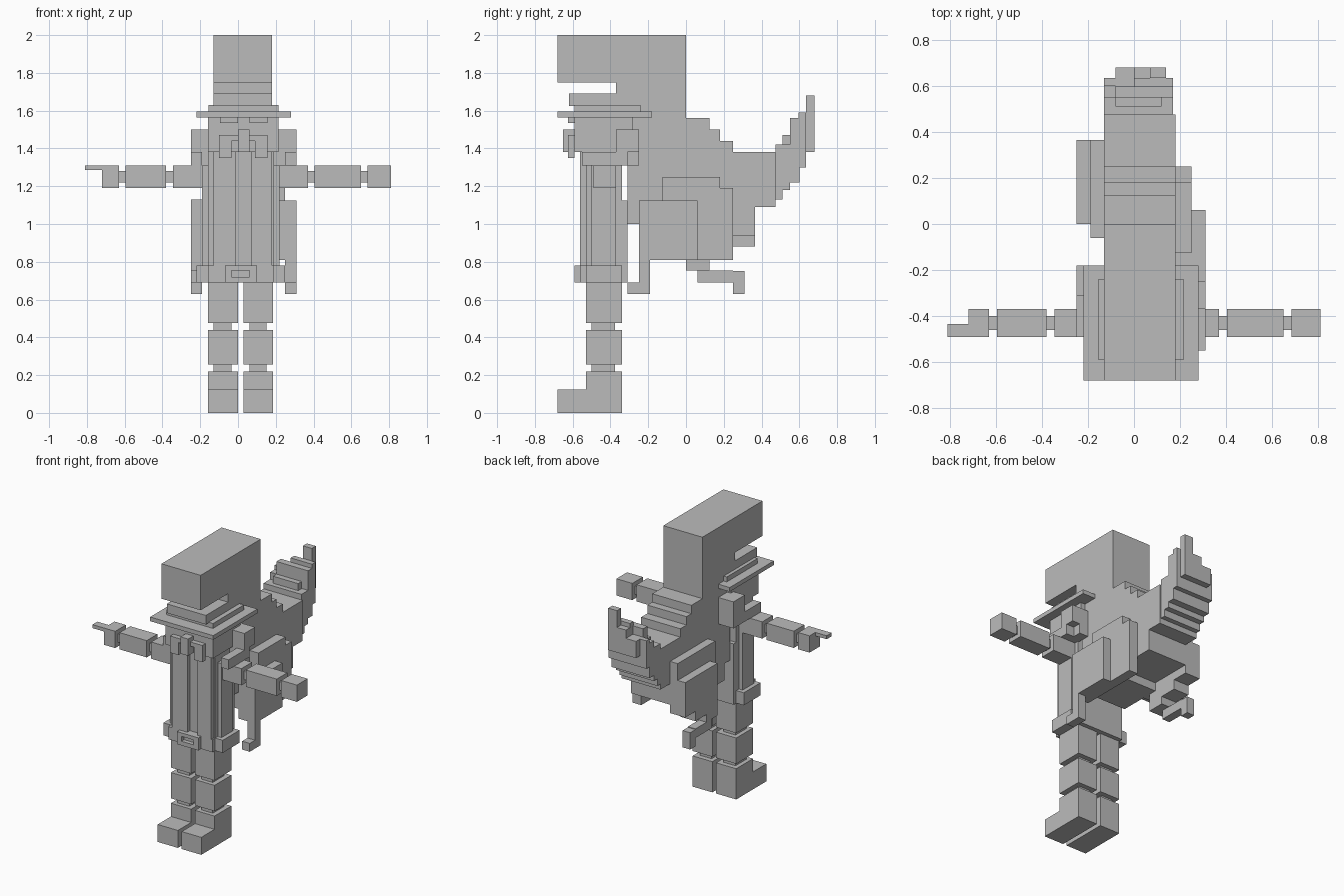
import bpy, bmesh

grey = bpy.data.materials.new("plain grey")
grey.diffuse_color = (0.5, 0.5, 0.5, 1)


def finish(name, bm):
    bmesh.ops.recalc_face_normals(bm, faces=bm.faces)
    mesh = bpy.data.meshes.new(name)
    bm.to_mesh(mesh)
    bm.free()
    mesh.materials.append(grey)
    bpy.context.collection.objects.link(bpy.data.objects.new(name, mesh))


def boxes(name, *ranges):
    """Boxes given as x0, x1, y0, y1, z0, z1."""
    bm = bmesh.new()
    for x0, x1, y0, y1, z0, z1 in ranges:
        for v in bmesh.ops.create_cube(bm, size=1)["verts"]:
            v.co = (x0 if v.co.x < 0 else x1,
                    y0 if v.co.y < 0 else y1,
                    z0 if v.co.z < 0 else z1)
    finish(name, bm)


def extrude_x(name, profile, x0, x1):
    """Side profile of (y, z) points given thickness along x."""
    bm = bmesh.new()
    face = bm.faces.new([bm.verts.new((x0, y, z)) for y, z in profile])
    new = bmesh.ops.extrude_face_region(bm, geom=[face])["geom"]
    for v in new:
        if isinstance(v, bmesh.types.BMVert):
            v.co.x = x1
    finish(name, bm)


L, R = -0.13, 0.18  # shared width of the creature

# Creature head with open mouth
extrude_x("creature_head", [(-0.68, 2), (0, 2), (0, 1.56), (-0.37, 1.56),
                            (-0.37, 1.625), (-0.62, 1.625), (-0.62, 1.69),
                            (-0.37, 1.69), (-0.37, 1.75), (-0.68, 1.75)], L, R)

# Creature body, stepped down the back
extrude_x("creature_body", [(-0.31, 1.0), (-0.31, 1.56), (0.125, 1.56),
                            (0.125, 1.5), (0.18, 1.5), (0.18, 1.44),
                            (0.25, 1.44), (0.25, 1.38), (0.365, 1.38),
                            (0.365, 0.94), (0.06, 0.94), (0.06, 0.88),
                            (-0.25, 0.88), (-0.25, 1.0)], L, R)

# Stepped tail curling up
boxes("tail",
      (L, R, 0.365, 0.475, 1.09, 1.38),
      (L, R - 0.01, 0.475, 0.51, 1.13, 1.42),
      (L, R - 0.01, 0.51, 0.55, 1.18, 1.42),
      (-0.08, 0.12, 0.51, 0.55, 1.42, 1.47),
      (L, R - 0.01, 0.55, 0.60, 1.22, 1.47),
      (-0.08, 0.17, 0.55, 0.60, 1.47, 1.56),
      (L, R - 0.01, 0.60, 0.635, 1.30, 1.50),
      (0.0, 0.17, 0.595, 0.635, 1.50, 1.59),
      (-0.08, 0.14, 0.635, 0.68, 1.38, 1.50),
      (0.0, 0.14, 0.635, 0.68, 1.50, 1.56),
      (0.07, 0.14, 0.635, 0.68, 1.56, 1.68))

# Creature legs, right one forward and left one back
boxes("creature_leg_right",
      (R, 0.25, -0.125, 0.18, 0.81, 1.25),
      (R, 0.25, 0.18, 0.25, 0.81, 1.19),
      (R, 0.31, -0.25, 0.06, 0.81, 1.125),
      (0.25, 0.31, -0.25, -0.19, 0.63, 0.81),
      (0.25, 0.31, -0.31, -0.25, 0.63, 0.69))
boxes("creature_leg_left",
      (-0.19, L, -0.06, 0.365, 0.88, 1.25),
      (-0.25, -0.19, 0.0, 0.365, 0.88, 1.13),
      (-0.25, L, 0.0, 0.25, 0.81, 0.88),
      (-0.25, -0.13, 0.0, 0.125, 0.755, 0.81),
      (-0.25, -0.19, 0.06, 0.25, 0.69, 0.755),
      (-0.25, -0.19, 0.25, 0.31, 0.63, 0.75))

# Small creature arms
boxes("creature_arm_right",
      (R, 0.31, -0.37, -0.25, 1.38, 1.5),
      (R, 0.25, -0.37, -0.25, 1.31, 1.38),
      (0.25, 0.31, -0.55, -0.31, 1.31, 1.38))
boxes("creature_arm_left",
      (-0.25, L, -0.31, -0.18, 1.31, 1.5),
      (-0.25, -0.19, -0.49, -0.31, 1.31, 1.38))

# Rider's hat and head
boxes("hat", (-0.22, 0.28, -0.68, -0.18, 1.565, 1.595),
      (-0.155, 0.215, -0.59, -0.24, 1.595, 1.63))
boxes("rider_head", (-0.16, 0.215, -0.59, -0.28, 1.38, 1.565))
boxes("moustache",
      (-0.10, 0.155, -0.625, -0.59, 1.44, 1.47),
      (-0.10, -0.035, -0.625, -0.59, 1.35, 1.44),
      (0.09, 0.155, -0.625, -0.59, 1.35, 1.44))
boxes("nose", (0.0, 0.06, -0.65, -0.59, 1.38, 1.5))
boxes("eyebrows", (-0.095, 0.0, -0.625, -0.59, 1.535, 1.565),
      (0.06, 0.155, -0.625, -0.59, 1.535, 1.565))

# Rider's torso, coat and belt
boxes("torso", (-0.16, 0.19, -0.53, -0.34, 0.69, 1.38),
      (-0.19, 0.22, -0.50, -0.37, 0.69, 1.31))
boxes("coat_front", (L, -0.01, -0.56, -0.53, 0.78, 1.38),
      (0.07, R, -0.56, -0.53, 0.78, 1.38))
boxes("coat_back", (-0.16, 0.19, -0.34, -0.31, 0.69, 1.125))
boxes("belt", (-0.16, 0.19, -0.56, -0.31, 0.69, 0.78),
      (-0.22, 0.25, -0.53, -0.34, 0.69, 0.78))
boxes("buckle", (-0.07, -0.035, -0.59, -0.56, 0.69, 0.78),
      (0.06, 0.10, -0.59, -0.56, 0.69, 0.78),
      (-0.035, 0.06, -0.59, -0.56, 0.69, 0.72),
      (-0.035, 0.06, -0.59, -0.56, 0.755, 0.78))

# Outstretched arms with thin joints
for side, xs in (("left", (-0.19, -0.345, -0.38, -0.595, -0.63, -0.72)),
                 ("right", (0.22, 0.37, 0.405, 0.65, 0.685, 0.81))):
    parts = []
    for i in range(5):
        a, b = sorted(xs[i:i + 2])
        t = 0.03 * (i % 2)
        parts.append((a, b, -0.49 + t, -0.37 - t, 1.19 + t, 1.31 - t))
    boxes("arm_" + side, *parts)
boxes("finger", (-0.81, -0.72, -0.49, -0.435, 1.285, 1.31))

# Legs with thin joints and boots
for side, a, b in (("left", -0.16, 0.0), ("right", 0.03, 0.185)):
    boxes("leg_" + side,
          (a, b, -0.53, -0.34, 0.475, 0.69),
          (a + 0.03, b - 0.035, -0.5, -0.375, 0.44, 0.475),
          (a, b, -0.53, -0.34, 0.255, 0.44),
          (a + 0.03, b - 0.035, -0.5, -0.375, 0.22, 0.255))
    extrude_x("boot_" + side, [(-0.68, 0), (-0.34, 0), (-0.34, 0.22),
                               (-0.53, 0.22), (-0.53, 0.125), (-0.68, 0.125)], a, b)
